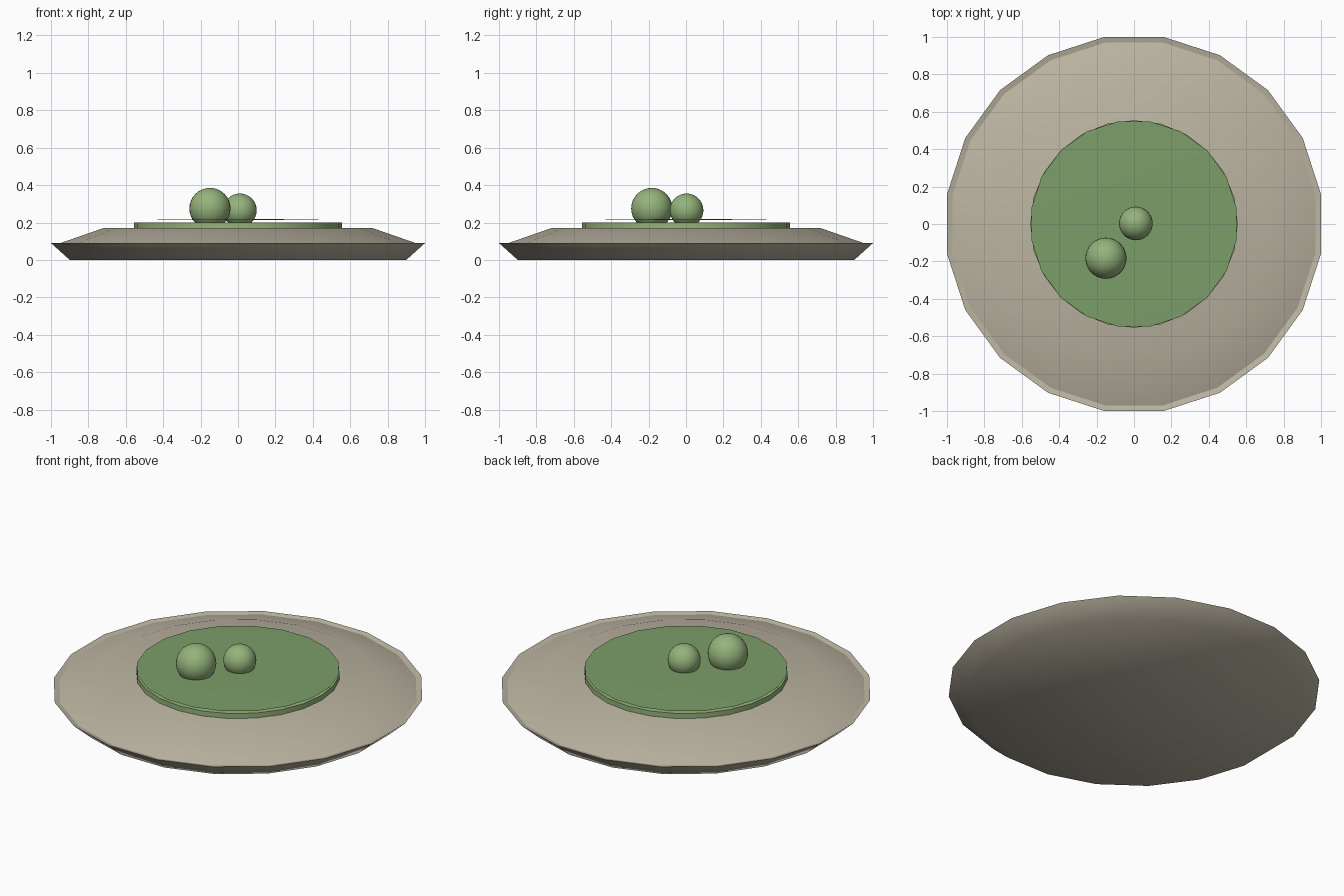
import bpy, bmesh, math

if "Cube" in bpy.data.objects:
    bpy.data.objects.remove(bpy.data.objects["Cube"])

def material(name, rgb):
    m = bpy.data.materials.new(name)
    m.diffuse_color = (*rgb, 1)
    m.use_nodes = True
    m.node_tree.nodes["Principled BSDF"].inputs["Base Color"].default_value = m.diffuse_color
    return m

STONE = material("stone", (0.50, 0.46, 0.36))
LEAF = material("leaf", (0.20, 0.34, 0.14))
BUD = material("bud", (0.30, 0.45, 0.20))

def lathe(name, profile, sides, offset, mat, angle=180):
    """Revolve (radius, z) points; radius 0 makes a fan centre."""
    bm = bmesh.new()
    rings = []
    for r, z in profile:
        if r == 0:
            rings.append([bm.verts.new((0, 0, z))] * sides)
        else:
            rings.append([bm.verts.new((r * math.cos(a), r * math.sin(a), z))
                          for a in (math.radians(offset) + math.tau * i / sides
                                    for i in range(sides))])
    for lo, hi in zip(rings, rings[1:]):
        for i in range(sides):
            j = (i + 1) % sides
            quad = list(dict.fromkeys((lo[i], lo[j], hi[j], hi[i])))
            bm.faces.new(quad)
    me = bpy.data.meshes.new(name)
    bm.to_mesh(me)
    bm.free()
    me.materials.append(mat)
    ob = bpy.data.objects.new(name, me)
    bpy.context.collection.objects.link(ob)
    bpy.context.view_layer.objects.active = ob
    bpy.ops.object.select_all(action='DESELECT')
    ob.select_set(True)
    bpy.ops.object.shade_smooth_by_angle(angle=math.radians(angle))
    return ob

K = 1 / math.cos(math.radians(9))  # flat-to-corner factor for 20 sides

# stone dish: flared base with a thin lip, and sloped top
lathe("dish_base", [(0, 0), (0.90 * K, 0), (1.0 * K, 0.09), (0.97 * K, 0.083)],
      20, 9, STONE, 60)
lathe("dish_top", [(0.97 * K, 0.083), (0.72 * K, 0.17), (0, 0.17)], 20, 9, STONE)

# green pad and the thin leaf over it
lathe("pad", [(0.555, 0.17), (0.555, 0.2), (0, 0.2)], 24, 0, BUD, 40)
lathe("leaf_sheet", [(0.555, 0.213), (0, 0.221)], 20, 9, LEAF)

# two round buds
for name, loc, r in (("large_bud", (-0.15, -0.183, 0.275), 0.11),
                     ("small_bud", (0.01, 0.003, 0.265), 0.09)):
    bpy.ops.mesh.primitive_uv_sphere_add(segments=32, ring_count=16, radius=r, location=loc)
    ob = bpy.context.object
    ob.name = name
    ob.data.materials.append(BUD)
    bpy.ops.object.shade_smooth()
